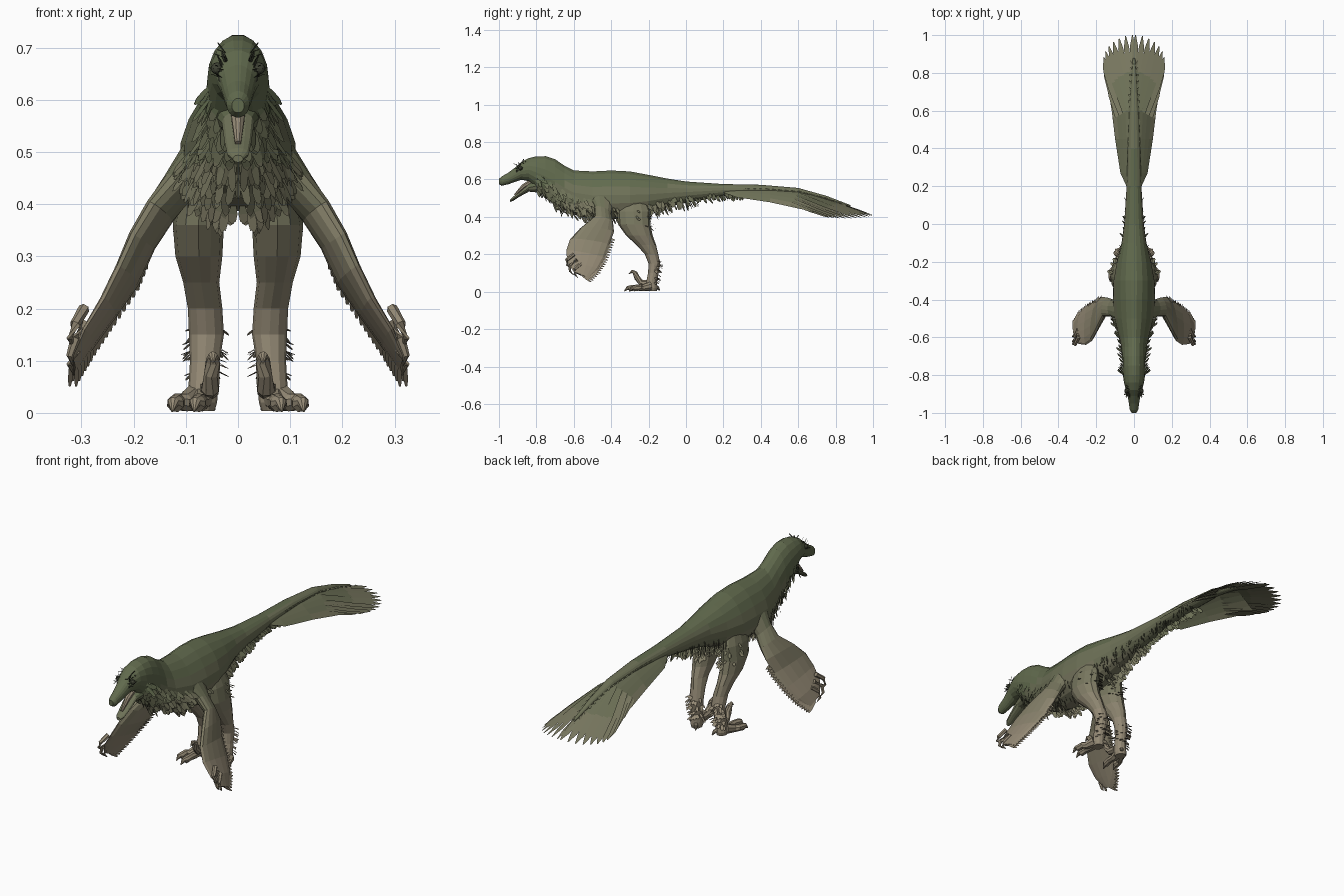
import bpy, bmesh, math, random
from mathutils import Vector as V

if "Cube" in bpy.data.objects:
    bpy.data.objects.remove(bpy.data.objects["Cube"])

random.seed(4)

# Graded plumage colours, dark green above to tan below
MATS = []
for i in range(6):
    t = i / 5
    m = bpy.data.materials.new("plumage_%d" % i)
    top, low = (0.12, 0.145, 0.075), (0.30, 0.255, 0.18)
    m.diffuse_color = tuple(a + (b - a) * t for a, b in zip(top, low)) + (1,)
    m.use_nodes = True
    m.node_tree.nodes["Principled BSDF"].inputs["Base Color"].default_value = m.diffuse_color
    MATS.append(m)
DARK = bpy.data.materials.new("dark")
DARK.diffuse_color = (0.05, 0.055, 0.035, 1)
DARK.use_nodes = True
DARK.node_tree.nodes["Principled BSDF"].inputs["Base Color"].default_value = DARK.diffuse_color


def finish(name, bm, mirror=False, mat=None):
    bmesh.ops.recalc_face_normals(bm, faces=bm.faces)
    me = bpy.data.meshes.new(name)
    for f in bm.faces:
        z = f.calc_center_median().z
        f.material_index = 0 if mat else int(max(0, min(5, (0.66 - z) / 0.5 * 5.5)))
    bm.to_mesh(me)
    bm.free()
    for m in ([mat] if mat else MATS):
        me.materials.append(m)
    ob = bpy.data.objects.new(name, me)
    bpy.context.collection.objects.link(ob)
    if mirror:
        mod = ob.modifiers.new("mirror", "MIRROR")
        mod.use_mirror_merge = False
    return ob


def loft(bm, rings):
    rows = [[bm.verts.new(p) for p in r] for r in rings]
    n = len(rows[0])
    for a, b in zip(rows, rows[1:]):
        for i in range(n):
            j = (i + 1) % n
            bm.faces.new((a[i], a[j], b[j], b[i]))
    bm.faces.new(rows[0])
    bm.faces.new(rows[-1])


def oval(c, a, b, n=12):
    return [c + a * math.cos(k * math.tau / n) + b * math.sin(k * math.tau / n) for k in range(n)]


def tube(bm, pts, radii, n=8):
    rings = []
    for i, p in enumerate(pts):
        d = (V(pts[min(i + 1, len(pts) - 1)]) - V(pts[max(i - 1, 0)])).normalized()
        a = d.cross(V((0.3, 0.1, 1)) if abs(d.z) < 0.8 else V((0, 1, 0))).normalized()
        rings.append(oval(V(p), a * radii[i], d.cross(a) * radii[i], n))
    loft(bm, rings)


def blade(bm, p, q, side, w):
    rows = []
    for t, k in ((0, 0.5), (0.5, 1), (0.85, 0.8), (1, 0.12)):
        c = p.lerp(q, t)
        rows.append((bm.verts.new(c - side * w * k), bm.verts.new(c + side * w * k)))
    for a, b in zip(rows, rows[1:]):
        bm.faces.new((a[0], a[1], b[1], b[0]))


def table(rows, x):
    for a, b in zip(rows, rows[1:]):
        if a[0] <= x <= b[0]:
            t = (x - a[0]) / (b[0] - a[0])
            return [u + (v - u) * t for u, v in zip(a, b)]
    return list(rows[-1])


# Body: y, top z, bottom z, half width, pear factor
BODY = [(-1.0, .603, .575, .012, 0), (-.985, .617, .566, .022, 0), (-.95, .637, .574, .027, 0),
        (-.91, .667, .588, .034, 0), (-.88, .695, .598, .043, 0), (-.84, .715, .59, .053, 0),
        (-.80, .725, .55, .059, 0), (-.75, .726, .505, .061, 0), (-.70, .71, .465, .063, 0.05),
        (-.65, .676, .435, .067, .15), (-.6, .65, .41, .078, .2), (-.5, .645, .385, .102, .25),
        (-.4, .65, .385, .11, .25), (-.3, .645, .39, .108, .2), (-.2, .626, .415, .09, .1),
        (-.1, .606, .45, .066, 0), (0, .59, .475, .052, 0), (.2, .576, .51, .039, 0),
        (.4, .572, .522, .033, 0), (.6, .555, .515, .025, 0), (.75, .513, .487, .015, 0),
        (.88, .463, .452, .006, 0)]


def body_point(y, a):
    _, t, b, w, k = table(BODY, y)
    s = math.sin(a)
    return V((w * math.cos(a) * (1 - k * s), y, (t + b) / 2 + (t - b) / 2 * s))


bm = bmesh.new()
loft(bm, [[body_point(r[0], k * math.tau / 18) for k in range(18)] for r in BODY])
finish("body", bm)

# Lower jaw and tongue
bm = bmesh.new()
for rows in ([(-.79, .605, .53, .042), (-.84, .578, .535, .031), (-.89, .532, .508, .026),
              (-.925, .508, .485, .021), (-.94, .494, .48, .01)],):
    loft(bm, [oval(V((0, y, (t + b) / 2)), V((w, 0, 0)), V((0, 0, (t - b) / 2))) for y, t, b, w in rows])
finish("lower_jaw", bm)
bm = bmesh.new()
tube(bm, [(0, -.82, .592), (0, -.87, .562), (0, -.915, .517)], [.016, .013, .006])
finish("tongue", bm, mat=MATS[5])

# Eyes and brow tufts
bm = bmesh.new()
bmesh.ops.create_icosphere(bm, subdivisions=2, radius=.012)
bmesh.ops.translate(bm, verts=bm.verts, vec=(.04, -.885, .66))
for i in range(22):
    p = body_point(random.uniform(-.91, -.86), random.uniform(.1, 1.1))
    q = p + V((random.uniform(0, .016), random.uniform(-.03, .02), random.uniform(0, .022)))
    blade(bm, p, q, V((.5, .8, 0)), .004)
finish("eye_and_brow", bm, True, DARK)

# Throat, chest, belly and under-tail feathers
bm = bmesh.new()
for n, y0, y1, a0, a1, ln in ((150, -.81, -.5, -1.5, -.1, .055), (40, -.5, -.36, -1.5, -.5, .03),
                              (70, -.24, .05, -1.5, -.35, .045), (60, .05, .45, -1.5, -.4, .035)):
    for i in range(n):
        y, a = random.uniform(y0, y1), random.uniform(a0, a1)
        p = body_point(y, a)
        out = V((math.cos(a), 0, math.sin(a)))
        d = V((0, .55, -.55)) + out * .35 + V((random.uniform(-.2, .2), random.uniform(-.3, .2), 0))
        q = p + d.normalized() * ln * random.uniform(.6, 1.1)
        blade(bm, p - out * .004, q, d.cross(out).normalized(), .009)
finish("under_feathers", bm, True)

# Wings: front edge xyz, back edge xyz, half thickness
WING = [(.07, -.52, .50, .07, -.38, .49, .04), (.115, -.49, .45, .11, -.40, .42, .033),
        (.16, -.49, .40, .14, -.39, .37, .027), (.197, -.565, .34, .17, -.385, .32, .024),
        (.225, -.62, .28, .198, -.41, .25, .021), (.255, -.64, .22, .245, -.435, .18, .017),
        (.293, -.635, .16, .285, -.47, .12, .013), (.318, -.60, .105, .315, -.52, .072, .006)]
bm = bmesh.new()
rings = []
for r in WING:
    f, b = V(r[:3]), V(r[3:6])
    rings.append(oval((f + b) / 2, (f - b) / 2, V((.85, 0, .53)) * r[6], 14))
loft(bm, rings)
for i in range(20):
    t = 3.4 + 3.6 * i / 19
    k = min(int(t), 6)
    r = [u + (v - u) * (t - k) for u, v in zip(WING[k], WING[k + 1])]
    f, b = V(r[:3]), V(r[3:6])
    d = (b - f).normalized()
    for off in (0.006, -0.006):
        blade(bm, f.lerp(b, .5) + V((off, 0, 0)), b + d * .016 + V((off, 0, -.014)), V((.4, .15, -.75)), .011)
# Hand with clawed fingers
for y, z, l in ((-.63, .17, .045), (-.615, .14, .05), (-.59, .12, .045)):
    tube(bm, [(.295, y + .03, z + .03), (.312, y - .008, z), (.322, y - .005, z - l * .6), (.316, y + .012, z - l)],
         [.011, .010, .007, .001], 6)
finish("wing", bm, True)

# Legs: z, front y, back y, inner x, outer x
LEG = [(.50, -.35, -.22, .03, .09), (.43, -.37, -.19, .027, .115), (.36, -.363, -.19, .027, .125),
       (.30, -.32, -.178, .03, .12), (.25, -.265, -.16, .036, .105), (.20, -.22, -.148, .03, .096),
       (.15, -.2, -.138, .027, .094), (.10, -.203, -.146, .035, .092), (.05, -.213, -.155, .038, .095),
       (.02, -.218, -.152, .04, .098), (.004, -.212, -.156, .045, .094)]
bm = bmesh.new()
loft(bm, [oval(V(((a + b) / 2, (f + k) / 2, z)), V(((b - a) / 2, 0, 0)), V((0, (k - f) / 2, 0)), 12)
          for z, f, k, a, b in LEG])
finish("leg", bm, True)

# Feet: two walking toes, a rear toe and a raised sickle claw
bm = bmesh.new()
for x0, x1, y1 in ((.085, .12, -.275), (.068, .078, -.30)):
    tube(bm, [(x0, -.19, .03), ((x0 + x1) / 2, -.235, .02), (x1 - .004, y1 + .03, .022), (x1, y1, .018),
              (x1 + .004, y1 - .012, .02), (x1 + .006, y1 - .03, .003)], [.024, .018, .016, .017, .011, .002])
tube(bm, [(.055, -.2, .045), (.053, -.24, .048), (.05, -.262, .075), (.048, -.272, .10),
          (.048, -.288, .109), (.048, -.306, .095)], [.02, .018, .015, .014, .009, .001])
tube(bm, [(.065, -.17, .03), (.05, -.15, .02), (.045, -.14, .006)], [.012, .009, .002])
finish("foot", bm, True)

# Ankle and thigh tufts
bm = bmesh.new()
for n, z0, z1, a0, a1, ln in ((46, .05, .17, .3, 3.6, .03), (26, .34, .44, .0, 2.6, .035)):
    for i in range(n):
        z, a = random.uniform(z0, z1), random.uniform(a0, a1)
        r = table([(-q[0],) + q[1:] for q in LEG], -z)
        out = V((math.cos(a), math.sin(a), 0))
        p = V(((r[3] + r[4]) / 2 + out.x * (r[4] - r[3]) / 2, (r[1] + r[2]) / 2 + out.y * (r[2] - r[1]) / 2, z))
        q = p + (out * .55 + V((0, .1, -.7 + random.uniform(0, .5)))).normalized() * ln * random.uniform(.5, 1)
        q.x = max(q.x, .018)
        blade(bm, p - out * .003, q, out.cross(V((0, 0, 1))), .007)
finish("leg_tufts", bm, True)

# Tail vane: y, centre z, half width, edge z
FAN = [(.2, .562, .04, .53), (.27, .562, .072, .505), (.45, .558, .10, .478), (.6, .543, .118, .445),
       (.74, .503, .128, .415)]


def fan_point(y, u):
    _, zc, w, ze = table(FAN, y)
    return V((w * u, y, zc + (ze - zc) * u ** 1.4))


bm = bmesh.new()
rows = [[bm.verts.new(fan_point(r[0], u / 5)) for u in range(6)] for r in FAN]
for a, b in zip(rows, rows[1:]):
    for i in range(5):
        bm.faces.new((a[i], a[i + 1], b[i + 1], b[i]))
finish("tail_vane", bm, True)

# Fanned tail feathers and the edge fringe
bm = bmesh.new()
for i in range(11):
    u = i / 10
    th = math.radians(3 + 129 * u)
    tip = V((.163 * math.sin(th), .86 + .14 * math.cos(th), .41 - .018 * math.sin(th)))
    p = fan_point(.62 - .06 * u, u * .9) + V((0, 0, .003 * (i % 2)))
    d = tip - p
    blade(bm, p, tip, V((d.y, -d.x, -d.y * .3)).normalized(), .018)
for i in range(16):
    y = .3 + .035 * i
    p = V((table(BODY, y)[3] * .6, y, table(BODY, y)[1] - .012))
    blade(bm, p, p + V((.014, .04, -.012)), V((.8, -.2, -.4)), .007)
finish("tail_feathers", bm, True)
